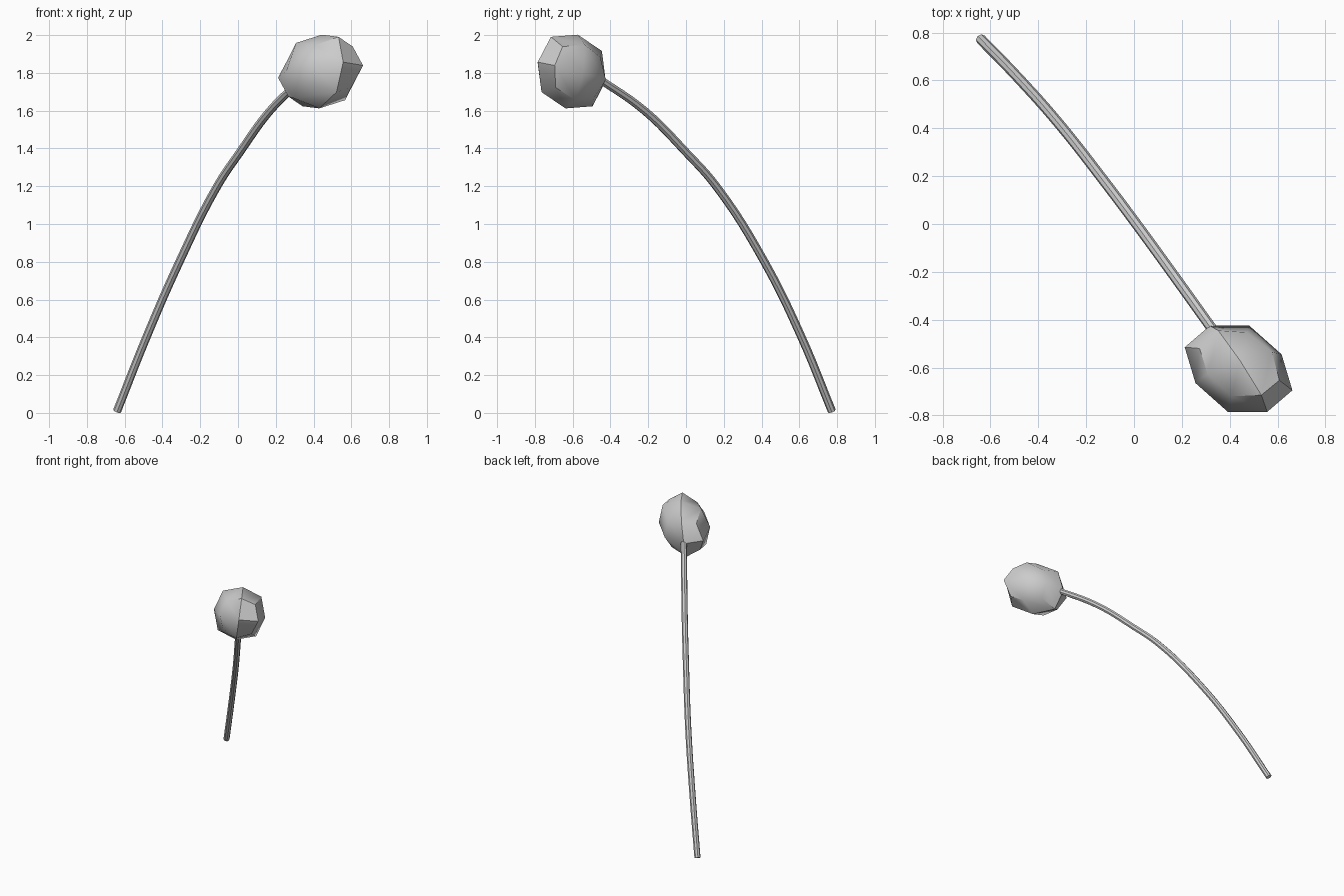
import bpy
from math import radians
from mathutils import Vector

if "Cube" in bpy.data.objects:
    bpy.data.objects.remove(bpy.data.objects["Cube"])


def finish(obj, angle):
    bpy.ops.object.select_all(action='DESELECT')
    obj.select_set(True)
    bpy.context.view_layer.objects.active = obj
    return bpy.ops.object.shade_smooth_by_angle(angle=radians(angle))


# Stem: thin round tube arching up and forward
path = [(-0.64, 0.772, 0.01), (-0.485, 0.612, 0.4), (-0.31, 0.415, 0.8),
        (-0.11, 0.16, 1.2), (0.01, 0.0, 1.38), (0.17, -0.22, 1.6),
        (0.36, -0.485, 1.785)]
curve = bpy.data.curves.new("stem", 'CURVE')
curve.dimensions = '3D'
curve.bevel_depth = 0.022
curve.bevel_resolution = 2
curve.resolution_u = 6
curve.use_fill_caps = True
spline = curve.splines.new('BEZIER')
spline.bezier_points.add(len(path) - 1)
for point, co in zip(spline.bezier_points, path):
    point.co = co
    point.handle_left_type = point.handle_right_type = 'AUTO'
stem = bpy.data.objects.new("stem", curve)
bpy.context.collection.objects.link(stem)
bpy.context.view_layer.objects.active = stem
stem.select_set(True)
bpy.ops.object.convert(target='MESH')
finish(bpy.context.object, 40)

# Bud: a skewed cube rounded by one subdivision, pointing along the stem tip
centre = Vector((0.437, -0.605, 1.807))
front = Vector((0.12, -0.18, 0.05))
right = Vector((0.18, 0.06, -0.007))
top = Vector((0.007, 0.033, 0.195))
bpy.ops.mesh.primitive_cube_add(size=2)
bud = bpy.context.object
bud.name = "bud"
for v in bud.data.vertices:
    x, y, z = v.co
    v.co = right * x - front * y + top * z
bud.location = centre
sub = bud.modifiers.new("round", 'SUBSURF')
sub.levels = sub.render_levels = 1
sub.use_limit_surface = False
bpy.ops.object.modifier_apply(modifier=sub.name)
finish(bud, 42)
